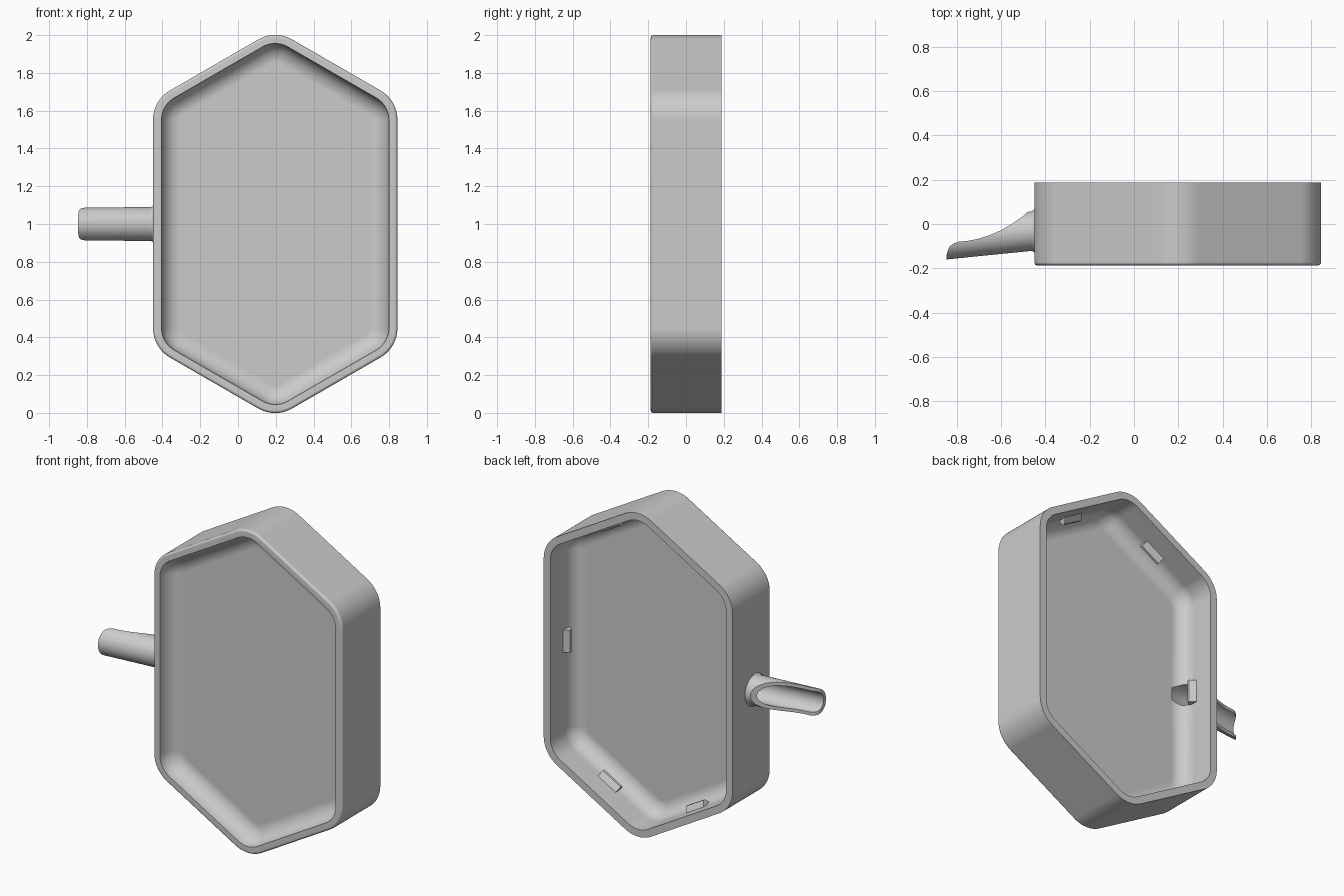
import bpy, bmesh, math
from mathutils import Vector

cube = bpy.data.objects.get("Cube")
if cube:
    bpy.data.objects.remove(cube, do_unlink=True)

CX, CZ = 0.197, 1.0           # centre of the pan
HALF_W, SIDE_Z, CORNER_R = 0.647, 0.655, 0.18
BACK, FRONT = 0.187, -0.187
WALL = 0.045
TAN30 = math.tan(math.radians(30))

grey = bpy.data.materials.new("plain grey")
grey.use_nodes = True
grey.diffuse_color = (0.6, 0.6, 0.6, 1)
grey.node_tree.nodes["Principled BSDF"].inputs["Base Color"].default_value = (0.6, 0.6, 0.6, 1)


def make(name, bm):
    bmesh.ops.recalc_face_normals(bm, faces=bm.faces)
    mesh = bpy.data.meshes.new(name)
    bm.to_mesh(mesh)
    bm.free()
    mesh.materials.append(grey)
    obj = bpy.data.objects.new(name, mesh)
    bpy.context.collection.objects.link(obj)
    return obj


def loft(name, rings):
    """Skin closed rings of equal length and cap both ends."""
    bm = bmesh.new()
    loops = [[bm.verts.new(p) for p in ring] for ring in rings]
    for a, b in zip(loops, loops[1:]):
        for i in range(len(a)):
            j = (i + 1) % len(a)
            bm.faces.new((a[i], a[j], b[j], b[i]))
    bm.faces.new(loops[0])
    bm.faces.new(loops[-1])
    return make(name, bm)


def cut(obj, cutter):
    mod = obj.modifiers.new("cut", 'BOOLEAN')
    mod.operation, mod.solver, mod.object = 'DIFFERENCE', 'EXACT', cutter
    bpy.context.view_layer.objects.active = obj
    bpy.ops.object.modifier_apply(modifier=mod.name)


def smooth(obj):
    bpy.ops.object.select_all(action='DESELECT')
    obj.select_set(True)
    bpy.context.view_layer.objects.active = obj
    bpy.ops.object.shade_smooth_by_angle(angle=math.radians(35))
    # large flat faces keep their own normal
    mod = obj.modifiers.new("flat_floors", 'WEIGHTED_NORMAL')
    mod.keep_sharp = True


def hex_ring(inset, y, steps=10):
    """Rounded hexagon outline moved inwards by inset."""
    r = CORNER_R - inset
    core = HALF_W - CORNER_R
    side_z = SIDE_Z - CORNER_R * TAN30
    pts = []
    for k in range(6):
        mid = math.radians(30 + 60 * k)
        if k % 3 == 1:      # top and bottom points
            c = (0, math.copysign(side_z + core * TAN30, math.sin(mid)))
        else:
            c = (math.copysign(core, math.cos(mid)), math.copysign(side_z, math.sin(mid)))
        for s in range(steps + 1):
            a = mid + math.radians(60) * (s / steps - 0.5)
            pts.append((CX + c[0] + r * math.cos(a), y, CZ + c[1] + r * math.sin(a)))
    return pts


def arc(cx, cy, r, a0, a1, n):
    return [(cx + r * math.cos(math.radians(a0 + (a1 - a0) * i / n)),
             cy + r * math.sin(math.radians(a0 + (a1 - a0) * i / n))) for i in range(n + 1)]


# Pan: section of inset and depth, from front floor round to back floor
FR, BR, FLOOR = 0.1, 0.09, -0.048
section = arc(WALL + FR, FRONT, FR, 90, 180, 8)
section += arc(0.015, FRONT + 0.015, 0.015, 270, 180, 4)
section += [(0, BACK), (WALL, BACK)]
section += arc(WALL + BR, FLOOR + BR, BR, 180, 270, 8)
pan = loft("pan", [hex_ring(d, y) for d, y in section])


# Spout: tilted round pipe
def pipe(name, stations, n=48):
    rings = []
    for x, r in stations:
        cy = -0.031 + 0.103 * (x + 0.45)
        rings.append([(x, cy + r * math.cos(2 * math.pi * i / n),
                       CZ + r * math.sin(2 * math.pi * i / n)) for i in range(n)])
    return loft(name, rings)


spout = pipe("spout", [(-0.42, 0.1), (-0.449, 0.1), (-0.453, 0.094),
                       (-0.462, 0.089), (-0.9, 0.088)])
bore = pipe("bore_cutter", [(-0.32, 0.05), (-0.38, 0.068), (-0.95, 0.068)])

# Scooped opening of the spout
scoop_line = [(-0.47, 0.2), (-0.475, 0.06), (-0.5, 0.036), (-0.55, 0.001), (-0.6, -0.028),
              (-0.65, -0.05), (-0.7, -0.066), (-0.75, -0.076), (-0.79, -0.08),
              (-0.812, -0.087), (-0.83, -0.1), (-0.841, -0.12), (-0.847, -0.148),
              (-0.847, -0.3), (-1, -0.3), (-1, 0.2)]
scoop = loft("scoop_cutter", [[(x, y, z) for x, y in scoop_line] for z in (0.8, 1.2)])

cut(spout, bore)
cut(spout, scoop)
cut(pan, bore)
for helper in (bore, scoop):
    bpy.data.objects.remove(helper, do_unlink=True)
smooth(pan)
smooth(spout)

# Snap clips: one ridge in the middle of each inner wall
apex_z = SIDE_Z + HALF_W * TAN30
for k in range(6):
    a = math.radians(60 * k)
    normal = Vector((math.cos(a), 0, math.sin(a)))
    along = Vector((-math.sin(a), 0, math.cos(a)))
    if k % 3 == 0:
        mid = normal * HALF_W
    else:
        mid = Vector((math.copysign(HALF_W / 2, normal.x), 0,
                      math.copysign((apex_z + SIDE_Z) / 2, normal.z)))
    base = Vector((CX, 0, CZ)) + mid - normal * WALL
    profile = [(-0.005, 0.067), (0.034, 0.04), (0.034, 0.026), (-0.005, -0.005)]
    loft("clip_%d" % (k + 1),
         [[base - normal * p + along * s + Vector((0, y, 0)) for p, y in profile]
          for s in (-0.07, 0.07)])
